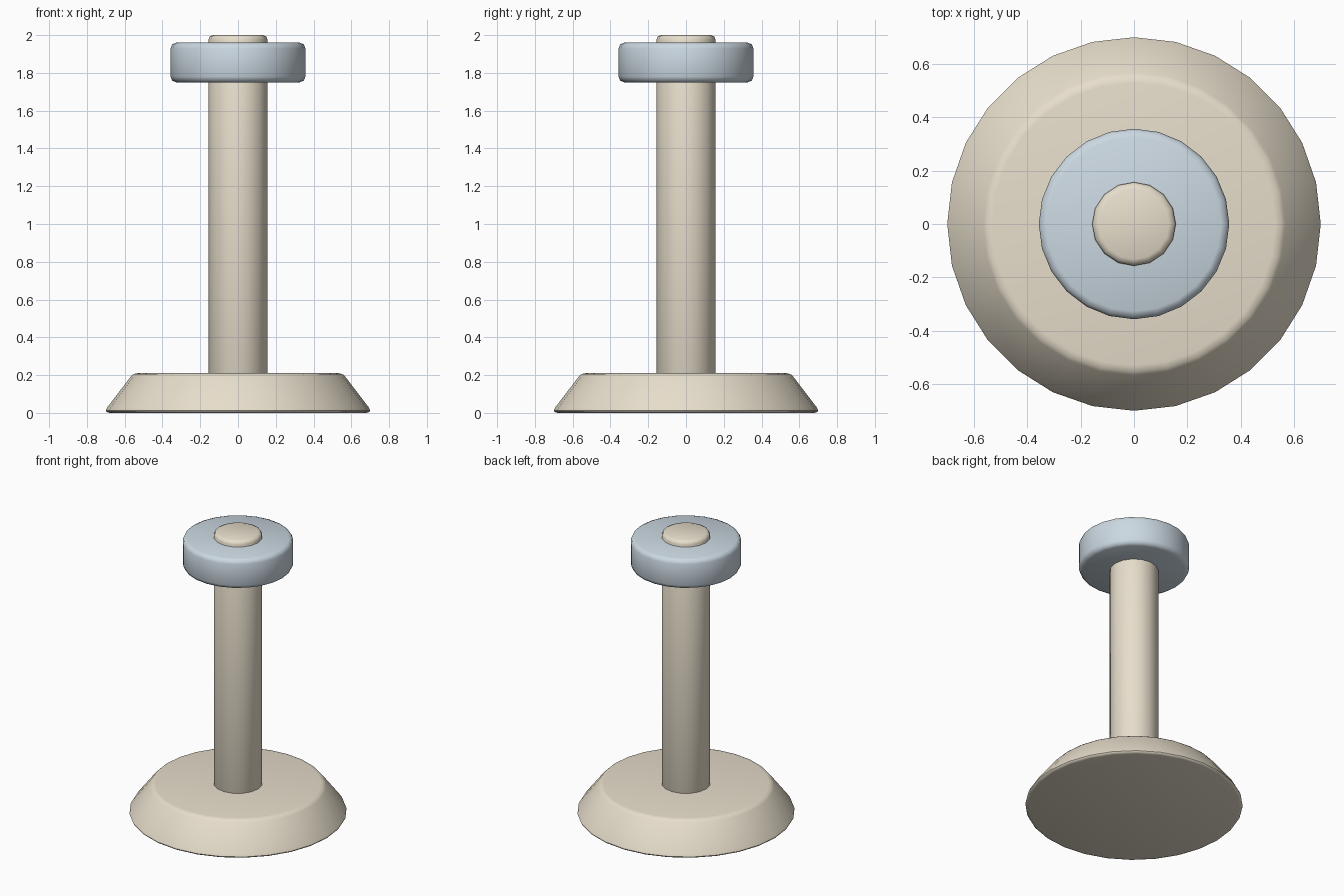
import bpy, bmesh, math

if "Cube" in bpy.data.objects:
    bpy.data.objects.remove(bpy.data.objects["Cube"])


def material(name, color):
    m = bpy.data.materials.new(name)
    m.diffuse_color = (*color, 1)
    m.use_nodes = True
    m.node_tree.nodes["Principled BSDF"].inputs["Base Color"].default_value = m.diffuse_color
    return m


def lathe(name, profile, sides, mat):
    """Spin an (radius, z) profile, bottom to top, and cap both ends."""
    bm = bmesh.new()
    rings = []
    for r, z in profile:
        rings.append([bm.verts.new((r * math.cos(2 * math.pi * i / sides),
                                    r * math.sin(2 * math.pi * i / sides), z))
                      for i in range(sides)])
    for a, b in zip(rings, rings[1:]):
        for i in range(sides):
            j = (i + 1) % sides
            bm.faces.new((a[i], a[j], b[j], b[i]))
    bm.faces.new(rings[0][::-1])
    bm.faces.new(rings[-1])
    me = bpy.data.meshes.new(name)
    bm.to_mesh(me)
    bm.free()
    me.shade_smooth()
    me.set_sharp_from_angle(angle=math.radians(50))
    me.materials.append(mat)
    ob = bpy.data.objects.new(name, me)
    bpy.context.collection.objects.link(ob)
    return ob


def rounded_drum(radius, z0, z1, bevel):
    """Profile of a cylinder with softened rims."""
    k = bevel * 0.3
    return [(radius - bevel, z0), (radius - k, z0 + k), (radius, z0 + bevel),
            (radius, z1 - bevel), (radius - k, z1 - k), (radius - bevel, z1)]


cream = material("cream", (0.80, 0.73, 0.60))
pale_blue = material("pale_blue", (0.60, 0.69, 0.76))

# Flared foot
lathe("base", [(0.68, 0), (0.696, 0.005), (0.70, 0.012), (0.693, 0.028),
               (0.567, 0.193), (0.553, 0.206), (0.53, 0.21)], 28, cream)

# Upright pole, ending in a small tip above the collar
lathe("pole", rounded_drum(0.157, 0.17, 2.0, 0.025), 16, cream)

# Collar near the top
lathe("collar", rounded_drum(0.357, 1.75, 1.96, 0.03), 24, pale_blue)
